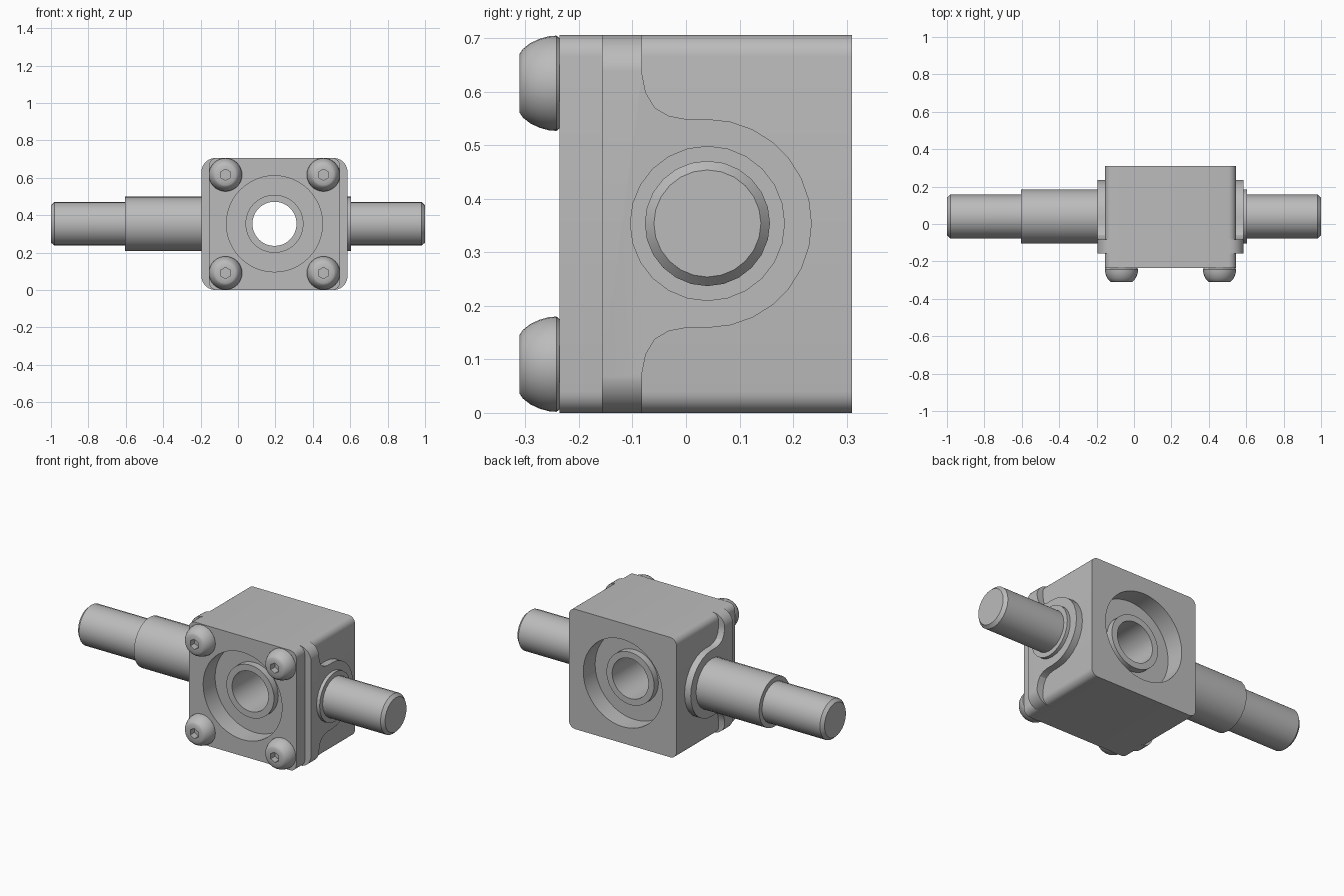
import bpy, bmesh, math
from mathutils import Matrix, Vector

if "Cube" in bpy.data.objects:
    bpy.data.objects.remove(bpy.data.objects["Cube"], do_unlink=True)

steel = bpy.data.materials.new("grey steel")
steel.use_nodes = True
steel.diffuse_color = (0.5, 0.5, 0.5, 1)
steel.node_tree.nodes["Principled BSDF"].inputs["Base Color"].default_value = (0.5, 0.5, 0.5, 1)

AXIS_X, AXIS_Y, AXIS_Z = 0.195, 0.04, 0.354   # shared centre lines
X0, X1, TOP = -0.155, 0.545, 0.706            # housing limits
FRONT, SEAM, BACK = -0.236, -0.157, 0.31


def make_object(name, bm):
    bmesh.ops.recalc_face_normals(bm, faces=bm.faces)
    mesh = bpy.data.meshes.new(name)
    bm.to_mesh(mesh)
    bm.free()
    obj = bpy.data.objects.new(name, mesh)
    bpy.context.collection.objects.link(obj)
    mesh.materials.append(steel)
    return obj


def prism(name, outline, offset):
    """Extrude a closed outline of 3D points along an offset."""
    bm = bmesh.new()
    face = bm.faces.new([bm.verts.new(p) for p in outline])
    new = bmesh.ops.extrude_face_region(bm, geom=[face])["geom"]
    verts = [v for v in new if isinstance(v, bmesh.types.BMVert)]
    bmesh.ops.translate(bm, verts=verts, vec=offset)
    return make_object(name, bm)


def lathe(name, profile, axis, centre, sides, ring=False):
    """Spin (radius, distance) points around the x or y axis."""
    bm = bmesh.new()
    place = {"x": lambda r, d: Vector((d, 0, r)), "y": lambda r, d: Vector((0, d, r))}[axis]
    verts = [bm.verts.new(place(r, d)) for r, d in profile]
    pairs = list(zip(verts, verts[1:] + verts[:1])) if ring else list(zip(verts, verts[1:]))
    edges = [bm.edges.new(p) for p in pairs]
    direction = (1, 0, 0) if axis == "x" else (0, 1, 0)
    bmesh.ops.spin(bm, geom=verts + edges, cent=(0, 0, 0), axis=direction,
                   angle=math.tau, steps=sides, use_duplicate=False)
    bmesh.ops.remove_doubles(bm, verts=bm.verts, dist=0.0001)
    bmesh.ops.translate(bm, verts=bm.verts, vec=centre)
    return make_object(name, bm)


def rounded_outline(x0, x1, radius, y, steps=6):
    """Rounded rectangle in the xz plane, full housing height."""
    points = []
    for k, (cx, cz) in enumerate([(x1 - radius, TOP - radius), (x0 + radius, TOP - radius),
                                  (x0 + radius, radius), (x1 - radius, radius)]):
        for i in range(steps + 1):
            a = math.pi / 2 * (k + i / steps)
            points.append((cx + radius * math.cos(a), y, cz + radius * math.sin(a)))
    return points


def boolean(obj, tool, operation):
    """Apply a boolean and discard its tool."""
    mod = obj.modifiers.new("cut", "BOOLEAN")
    mod.operation, mod.object, mod.solver = operation, tool, "EXACT"
    bpy.context.view_layer.update()
    graph = bpy.context.evaluated_depsgraph_get()
    mesh = bpy.data.meshes.new_from_object(obj.evaluated_get(graph))
    obj.modifiers.clear()
    obj.data = mesh
    bpy.data.objects.remove(tool, do_unlink=True)


def smooth(obj, angle=35):
    bpy.ops.object.select_all(action="DESELECT")
    obj.select_set(True)
    bpy.context.view_layer.objects.active = obj
    bpy.ops.object.shade_smooth_by_angle(angle=math.radians(angle))


# Housing with a bearing recess in front and behind, joined by a bore
housing = prism("housing", rounded_outline(X0, X1, 0.04, FRONT), (0, BACK - FRONT, 0))
recess = [(0, -0.4), (0.257, -0.4), (0.257, -0.125), (0.14, -0.125),
          (0.14, 0.2), (0.257, 0.2), (0.257, 0.4), (0, 0.4)]
boolean(housing, lathe("recess_cutter", recess, "y", (AXIS_X, 0, AXIS_Z), 48), "DIFFERENCE")
smooth(housing)

# Hollow hub
hub = lathe("hub", [(0.118, -0.165), (0.155, -0.165), (0.155, 0.24), (0.118, 0.24)],
            "y", (AXIS_X, 0, AXIS_Z), 48, ring=True)
smooth(hub)

# Side flanges: a full-height strip flowing into a round boss
lower = [(SEAM, 0), (-0.082, 0), (-0.082, 0.075), (-0.075, 0.11), (-0.058, 0.138),
         (-0.032, 0.153), (0, 0.159)]
arc = [(AXIS_Y + 0.195 * math.sin(a), AXIS_Z - 0.195 * math.cos(a))
       for a in (math.pi * i / 14 for i in range(15))]
upper = [(y, 2 * AXIS_Z - z) for y, z in reversed(lower)]
for name, start in (("right_flange", X0 - 0.04), ("left_flange", X1 - 0.04)):
    flange = prism(name, [(start, y, z) for y, z in lower + arc + upper], (0.08, 0, 0))
    envelope = prism("envelope", rounded_outline(X0 - 0.041, X1 + 0.041, 0.075, -0.5), (0, 1, 0))
    boolean(flange, envelope, "INTERSECT")
    smooth(flange, 28)

# Stepped long shaft and short shaft with collar
thin, thick, tip = 0.117, 0.145, 0.1
long_shaft = [(0, -1), (tip, -1), (thin, -0.982), (thin, -0.605), (thick, -0.605),
              (thick, -0.12), (0, -0.12)]
short_shaft = [(0, 0.52), (thick, 0.52), (thick, 0.605), (thin, 0.605),
               (thin, 0.982), (tip, 1), (0, 1)]
for name, profile in (("long_shaft", long_shaft), ("short_shaft", short_shaft)):
    smooth(lathe(name, profile, "x", (0, AXIS_Y, AXIS_Z), 24))

# Domed cap screws with hexagonal sockets
dome = [(0, 0.01), (0.084, 0.01), (0.084, 0), (0.089, -0.006), (0.088, -0.02), (0.083, -0.038),
        (0.075, -0.055), (0.064, -0.069), (0.055, -0.075), (0, -0.075)]
for side, x in (("right", -0.067), ("left", 0.457)):
    for level, z in (("lower", 0.091), ("upper", 0.616)):
        screw = lathe(f"{level}_{side}_screw", dome, "y", (x, FRONT, z), 32)
        socket = lathe("socket_cutter", [(0, -0.1), (0.03, -0.1), (0.03, -0.035), (0, -0.035)],
                       "y", (x, FRONT, z), 6)
        boolean(screw, socket, "DIFFERENCE")
        smooth(screw)
